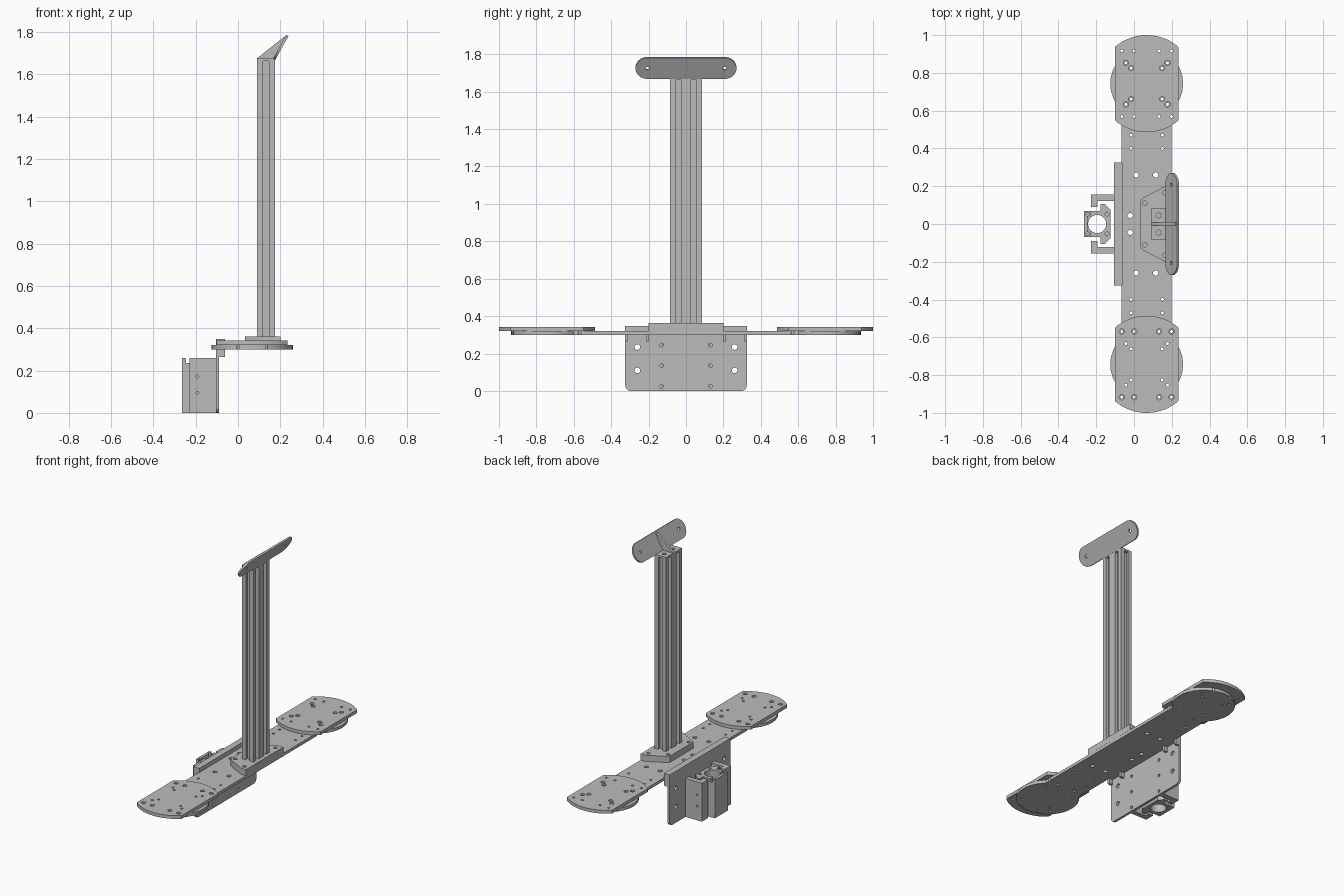
import bpy, bmesh, math
from math import sin, cos, pi, radians
from mathutils import Matrix

if "Cube" in bpy.data.objects:
    bpy.data.objects.remove(bpy.data.objects["Cube"])

grey = bpy.data.materials.new("plain grey")
grey.use_nodes = True
grey.diffuse_color = (0.5, 0.5, 0.5, 1)
grey.node_tree.nodes["Principled BSDF"].inputs["Base Color"].default_value = (0.5, 0.5, 0.5, 1)

# Map (u, v, along) to world coordinates for each extrusion axis
AXES = {"z": lambda u, v, w: (u, v, w),
        "x": lambda u, v, w: (w, u, v),
        "y": lambda u, v, w: (u, w, v)}


def add_prism(bm, pts, lo, hi, axis):
    put = AXES[axis]
    face = bm.faces.new([bm.verts.new(put(u, v, lo)) for u, v in pts])
    top = bmesh.ops.extrude_face_region(bm, geom=[face])["geom"]
    shift = put(0, 0, hi - lo)
    bmesh.ops.translate(bm, vec=shift, verts=[g for g in top if isinstance(g, bmesh.types.BMVert)])


def finish(name, bm):
    bmesh.ops.recalc_face_normals(bm, faces=bm.faces)
    mesh = bpy.data.meshes.new(name)
    bm.to_mesh(mesh)
    bm.free()
    mesh.materials.append(grey)
    obj = bpy.data.objects.new(name, mesh)
    bpy.context.collection.objects.link(obj)
    return obj


def prism(name, pts, lo, hi, axis="z"):
    bm = bmesh.new()
    add_prism(bm, pts, lo, hi, axis)
    return finish(name, bm)


def rect(u0, u1, v0, v1):
    return [(u0, v0), (u1, v0), (u1, v1), (u0, v1)]


def arc(cu, cv, r, a0, a1, n=24):
    return [(cu + r * cos(a0 + (a1 - a0) * i / n), cv + r * sin(a0 + (a1 - a0) * i / n))
            for i in range(n + 1)]


def cut(obj, shapes, lo, hi, axis="z"):
    """Subtract a set of separate prisms from an object."""
    bm = bmesh.new()
    for pts in shapes:
        add_prism(bm, pts, lo, hi, axis)
    cutter = finish("cutter", bm)
    cutter.hide_render = True
    mod = obj.modifiers.new("cut", "BOOLEAN")
    mod.operation, mod.solver, mod.object = "DIFFERENCE", "EXACT", cutter
    bpy.context.view_layer.objects.active = obj
    bpy.ops.object.modifier_apply(modifier=mod.name)
    bpy.data.objects.remove(cutter)


def holes(centres, r):
    return [arc(u, v, r, 0, 2 * pi, 16)[:-1] for u, v in centres]


def four(u, v, cu=0, cv=0):
    return [(cu + a * u, cv + b * v) for a in (-1, 1) for b in (-1, 1)]


CX, CY = 0.067, 0.743

# Base board: a strip with a round disc at each end
a = math.acos(0.1325 / 0.193)
base = prism("base_board",
             arc(CX, CY, 0.193, -a, pi + a) + arc(CX, -CY, 0.193, pi - a, 2 * pi + a), 0.30, 0.32)
cut(base, holes(four(0.052, 0.26, 0.063) + [(-0.02, 0.045), (-0.02, -0.045)], 0.014), 0.2, 0.4)
cut(base, holes(four(0.083, 0.40, CX) + four(0.083, 0.47, CX), 0.008), 0.2, 0.4)

# End pads: discs trimmed to a strip, with drilled and counterbored holes
b = math.acos(0.168 / 0.257)
for side, name in ((1, "left_pad"), (-1, "right_pad")):
    cy = side * CY
    pad = prism(name, arc(CX, cy, 0.257, b, pi - b) + arc(CX, cy, 0.257, pi + b, 2 * pi - b),
                0.32, 0.342)
    inner = four(0.11, 0.11, CX, cy) + four(0.082, 0.082, CX, cy)
    outer = four(0.132, 0.174, CX, cy) + four(0.066, 0.174, CX, cy)
    for part in (pad, base):
        cut(part, holes(inner + outer, 0.008), 0.2, 0.4)
    cut(pad, holes(inner if side > 0 else outer, 0.014), 0.331, 0.4)

# Vertical carrier plate with rounded lower corners
r = 0.03
plate = prism("carrier_plate",
              arc(-0.325 + r, r, r, pi, 1.5 * pi, 6) + arc(0.325 - r, r, r, 1.5 * pi, 2 * pi, 6)
              + [(0.325, 0.348), (-0.325, 0.348)], -0.105, -0.089, "x")
cut(plate, holes(four(0.26, 0.0625, 0, 0.172), 0.015), -0.2, 0, "x")
cut(plate, holes(four(0.13, 0.11, 0, 0.135) + [(-0.13, 0.135), (0.13, 0.135)], 0.01), -0.2, 0, "x")
prism("carrier_lip", rect(-0.089, -0.062, -0.325, 0.325), 0.32, 0.348)
prism("carrier_edge", rect(-0.089, -0.0655, -0.325, 0.325), 0.30, 0.32)
for i, y in enumerate((-0.317, -0.207, 0.207, 0.317)):
    prism("carrier_tab_%d" % i, rect(-0.089, -0.062, y - 0.008, y + 0.008), 0.265, 0.30)

# Square bearing housing with bore, corner screw holes and a slot across the top
housing = prism("bearing_housing", rect(-0.265, -0.125, -0.07, 0.07), 0, 0.26)
cut(housing, [arc(-0.195, 0, 0.048, 0, 2 * pi, 32)[:-1]], -0.1, 0.4)
cut(housing, holes(four(0.052, 0.052, -0.195), 0.01), 0.22, 0.4)
cut(housing, [rect(-0.246, -0.23, -0.2, 0.2)], 0.236, 0.4)

# Hooked arms and angled jaws either side of the housing
for s, side in ((1, "left"), (-1, "right")):
    hook = [(-0.228, 0.09), (-0.192, 0.09), (-0.192, 0.122), (-0.105, 0.122),
            (-0.105, 0.155), (-0.228, 0.155)]
    arm = prism(side + "_arm", [(x, s * y) for x, y in hook], 0, 0.26)
    cut(arm, holes([(-0.192, 0.095), (-0.192, 0.172)], 0.007), -0.3, 0.3, "y")
    jaw = [(-0.178, 0.07), (-0.178, 0.105), (-0.155, 0.105), (-0.125, 0.075), (-0.125, 0.07)]
    prism(side + "_jaw", [(x, s * y) for x, y in jaw], 0, 0.26)

# Column foot
half = [(0.2, 0.2), (0.165, 0.2), (0.05, 0.14), (0.033, 0.125)]
foot = prism("column_foot", half + [(x, -y) for x, y in reversed(half)], 0.32, 0.362)
cut(foot, holes([(0.057, 0.11), (0.057, -0.11), (0.165, 0.165), (0.165, -0.165)], 0.012), 0.335, 0.4)

# Column: extruded profile with T slots, two on the wide sides and one on the narrow sides
COL, HX, HY = 0.1325, 0.0425, 0.085


def slot(c):
    """T slot cross-section as (along the side, depth)."""
    return [(c - 0.0145, 0), (c - 0.0145, 0.008), (c - 0.018, 0.008), (c - 0.018, 0.022),
            (c + 0.018, 0.022), (c + 0.018, 0.008), (c + 0.0145, 0.008), (c + 0.0145, 0)]


wide = [(HX - d, t) for c in (-HX, HX) for t, d in slot(c)]
narrow = [(-t, HY - d) for t, d in slot(0)]
outline = [(HX, -HY)] + wide + [(HX, HY)] + narrow
outline += [(-x, -y) for x, y in outline]
column = prism("column", [(COL + x, y) for x, y in outline], 0.362, 1.662)

# Top cap, gusset and tilted head plate
cap = prism("column_cap", rect(COL - HX, COL + HX, -HY, HY), 1.662, 1.675)
cut(cap, holes([(0.13, 0.045), (0.13, -0.045)], 0.013), 1.6, 1.7)
prism("gusset", [(0.09, 1.675), (0.172, 1.672), (0.228, 1.777), (0.217, 1.777)], -0.009, 0.009, "y")

w = 0.064
head = prism("head_plate", arc(0.27 - w, 0, w, -pi / 2, pi / 2) + arc(w - 0.27, 0, w, pi / 2, 1.5 * pi),
             -0.006, 0.006, "x")
cut(head, holes([(0.207, 0), (-0.207, 0)], 0.01), -0.1, 0.1, "x")
head.data.transform(Matrix.Translation((0.202, 0, 1.727)) @ Matrix.Rotation(radians(29), 4, "Y"))

# Smooth the round edges, keep the corners sharp
for obj in bpy.context.selected_objects:
    obj.select_set(False)
for obj in bpy.context.collection.objects:
    if obj.type == "MESH" and obj.data.materials and obj.data.materials[0] == grey:
        obj.select_set(True)
        bpy.context.view_layer.objects.active = obj
bpy.ops.object.shade_smooth_by_angle(angle=radians(30))
